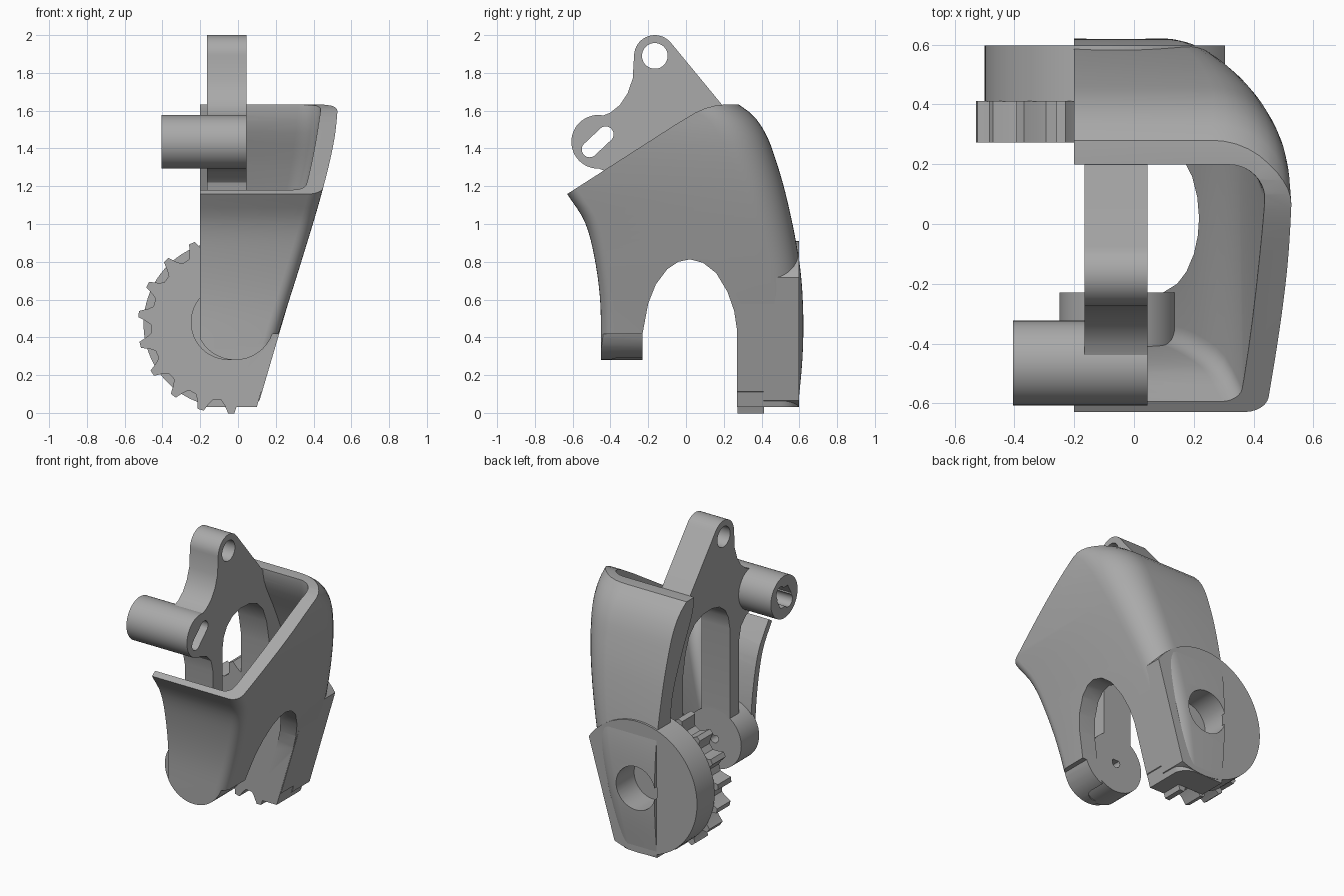
import bpy, bmesh
from math import sin, cos, pi, radians

if "Cube" in bpy.data.objects:
    bpy.data.objects.remove(bpy.data.objects["Cube"], do_unlink=True)

grey = bpy.data.materials.new("plain_grey")
grey.use_nodes = True
grey.diffuse_color = (0.4, 0.4, 0.4, 1)
grey.node_tree.nodes["Principled BSDF"].inputs["Base Color"].default_value = (0.4, 0.4, 0.4, 1)


def finish(name, bm):
    bmesh.ops.recalc_face_normals(bm, faces=bm.faces)
    mesh = bpy.data.meshes.new(name)
    bm.to_mesh(mesh)
    bm.free()
    mesh.materials.append(grey)
    ob = bpy.data.objects.new(name, mesh)
    bpy.context.collection.objects.link(ob)
    return ob


def loft(name, rings):
    bm = bmesh.new()
    loops = [[bm.verts.new(p) for p in ring] for ring in rings]
    n = len(loops[0])
    for a, b in zip(loops, loops[1:]):
        for i in range(n):
            j = (i + 1) % n
            bm.faces.new((a[i], a[j], b[j], b[i]))
    bm.faces.new(loops[0])
    bm.faces.new(loops[-1])
    return finish(name, bm)


def prism(name, pts, axis, lo, hi):
    """Extrude a (y, z) profile along x, or an (x, z) profile along y."""
    put = (lambda u, v, t: (t, u, v)) if axis == "x" else (lambda u, v, t: (u, t, v))
    return loft(name, [[put(u, v, t) for u, v in pts] for t in (lo, hi)])


def arc(cu, cv, r, a0, a1, n):
    return [(cu + r * cos(radians(a0 + (a1 - a0) * i / n)),
             cv + r * sin(radians(a0 + (a1 - a0) * i / n))) for i in range(n + 1)]


def disc(name, cu, cv, r, axis, lo, hi, n=48):
    return prism(name, arc(cu, cv, r, 0, 360 - 360 / n, n - 1), axis, lo, hi)


def combine(ob, others, operation="DIFFERENCE"):
    for other in others:
        other.hide_render = True
        mod = ob.modifiers.new("cut", "BOOLEAN")
        mod.operation, mod.object, mod.solver = operation, other, "EXACT"
    graph = bpy.context.evaluated_depsgraph_get()
    mesh = bpy.data.meshes.new_from_object(ob.evaluated_get(graph))
    ob.modifiers.clear()
    ob.data = mesh
    for other in others:
        bpy.data.objects.remove(other, do_unlink=True)
    return ob


def curve(keys, t):
    """Smooth value through (t, value) keys."""
    if t <= keys[0][0]:
        return keys[0][1]
    if t >= keys[-1][0]:
        return keys[-1][1]
    i = max(k for k in range(len(keys) - 1) if keys[k][0] <= t)

    def slope(k):
        a, b = keys[max(k - 1, 0)], keys[min(k + 1, len(keys) - 1)]
        return (b[1] - a[1]) / (b[0] - a[0])
    (t0, v0), (t1, v1) = keys[i], keys[i + 1]
    h = t1 - t0
    s = (t - t0) / h
    return ((2 * s**3 - 3 * s**2 + 1) * v0 + (s**3 - 2 * s**2 + s) * h * slope(i)
            + (3 * s**2 - 2 * s**3) * v1 + (s**3 - s**2) * h * slope(i + 1))


def housing(name, left, side, front, back, r_front, r_back, lo, hi, n):
    rings = []
    for k in range(n + 1):
        z = lo + (hi - lo) * k / n
        x, f, b = curve(side, z), curve(front, z), curve(back, z)
        rb = r_back * (0.4 + 0.5 * max(z, 0))
        ring = [(left, f)] + arc(x - r_front, f + r_front, r_front, -90, 0, 6)
        ring += arc(x - rb, b - rb, rb, 0, 90, 10) + [(left, b)]
        rings.append([(u, v, z) for u, v in ring])
    return loft(name, rings)


# Housing: outer body, then its cavity, arch and trimmed edges
side = [(0, 0.09), (0.42, 0.215), (0.8, 0.335), (1.17, 0.445), (1.45, 0.51), (1.7, 0.535)]
front = [(0.3, -0.45), (0.6, -0.455), (0.85, -0.49), (1.02, -0.54), (1.16, -0.63), (1.3, -0.72)]
back = [(0, 0.59), (0.3, 0.617), (0.55, 0.62), (0.8, 0.60), (1.15, 0.53), (1.4, 0.455),
        (1.5, 0.41), (1.58, 0.35), (1.64, 0.27), (1.72, 0.2)]
shell = housing("housing", -0.2, side, front, back, 0.07, 0.22, 0.03, 1.72, 40)

in_side = [(-0.1, -0.06), (0.4, 0.09), (0.85, 0.23), (1.2, 0.36), (1.62, 0.44), (1.8, 0.45)]
in_front = [(t, v + 0.05) for t, v in front]
in_back = [(0, 0.41), (0.5, 0.42), (0.8, 0.45), (1.05, 0.43), (1.3, 0.33), (1.5, 0.23),
           (1.6, 0.2), (1.8, 0.2)]
cavity = housing("cavity", -0.6, in_side, in_front, in_back, 0.06, 0.1, -0.1, 1.8, 30)

arch = prism("arch", [(-0.23, -0.2), (-0.23, 0.42), (-0.2, 0.58), (-0.16, 0.68), (-0.1, 0.76),
                      (-0.04, 0.80), (0.02, 0.813), (0.09, 0.795), (0.16, 0.74), (0.22, 0.64),
                      (0.255, 0.54), (0.27, 0.44), (0.27, -0.2)], "x", -0.7, 0.9)
top_trim = prism("top_trim", [(-0.9, 0.987), (-0.63, 1.158), (-0.05, 1.53), (0, 1.56), (0.05, 1.59),
                              (0.1, 1.612), (0.15, 1.626), (0.2, 1.632), (0.9, 1.632),
                              (0.9, 2.2), (-0.9, 2.2)], "x", -0.7, 0.9)
toe_trim = prism("toe_trim", [(-0.5, 0.5)] + arc(-0.015, 0.49, 0.21, 180, 340, 24)
                 + [(0.7, 0.42), (0.7, -0.2), (-0.5, -0.2)], "y", -0.9, 0.0)
hub = (-0.06, 0.47)
bore = disc("bore", *hub, 0.145, "y", 0.43, 0.9)
combine(shell, [cavity, arch, top_trim, toe_trim, bore])


def slant_trim():
    return prism("slant_trim", [(0.08, -0.05), (0.33, 0.8), (0.4, 1.2), (1, 1.2), (1, -0.05)],
                 "y", -0.9, 0.9)


# Rear round boss with a stepped bore
boss = disc("rear_boss", *hub, 0.44, "y", 0.41, 0.597, 96)
combine(boss, [slant_trim(), disc("bore", *hub, 0.145, "y", 0.43, 0.9),
               disc("small_bore", *hub, 0.06, "y", 0.1, 0.9)])

# Gear with teeth on the open side only
outline = []
for k in range(18):
    mid = 113 + 20 * k
    for da, r in ((-7, 0.4), (-4.5, 0.425), (-2, 0.47), (2, 0.47), (4.5, 0.425), (7, 0.4)):
        a = radians(mid + da)
        r = r if k < 9 else 0.4
        outline.append((hub[0] + r * cos(a), hub[1] - 0.004 + r * sin(a)))
gear = prism("gear", outline, "y", 0.272, 0.412)
combine(gear, [slant_trim(), disc("small_bore", *hub, 0.06, "y", 0.1, 0.9)])

# Front pivot disc
pivot = disc("front_pivot", -0.05, 0.48, 0.2, "y", -0.42, -0.23)
combine(pivot, [disc("pin_hole", -0.05, 0.48, 0.03, "y", -0.33, 0)])

# Bracket: lug, arched window and two legs in one plate
lug, tube = (-0.165, 1.89), (-0.465, 1.435)
plate = arc(*lug, 0.11, 38, 180, 16)
plate += [(-0.282, 1.77), (-0.31, 1.69), (-0.35, 1.63), (-0.4, 1.59), (-0.46, 1.565)]
plate += arc(*tube, 0.14, 130, 270, 12)
plate += [(-0.40, 1.27), (-0.35, 1.22), (-0.33, 1.14), (-0.33, 0.5), (-0.23, 0.5)]
plate += [(-0.23, 1.25), (-0.215, 1.33), (-0.18, 1.39), (-0.12, 1.435), (-0.04, 1.455),
          (0.06, 1.45), (0.14, 1.42), (0.2, 1.36), (0.24, 1.26), (0.27, 1.1), (0.27, 0.5)]
plate += [(0.42, 0.5), (0.45, 0.8), (0.43, 1.1), (0.36, 1.35), (0.26, 1.54), (0.19, 1.632)]
bracket = prism("bracket", plate, "x", -0.165, 0.045)
combine(bracket, [disc("tube", *tube, 0.142, "x", -0.405, 0.045)], "UNION")

slot = prism("slot", arc(-0.425, 1.475, 0.042, -40, 140, 10) + arc(-0.51, 1.395, 0.042, 140, 320, 10),
             "x", -0.9, 0.9)
combine(bracket, [disc("lug_hole", *lug, 0.068, "x", -0.9, 0.9), slot,
                  disc("nut_pocket", *tube, 0.075, "x", -0.9, -0.2, 6)])

# Smooth curved surfaces, keep hard edges
bpy.ops.object.select_all(action="DESELECT")
for ob in (shell, boss, gear, pivot, bracket):
    ob.select_set(True)
bpy.context.view_layer.objects.active = shell
bpy.ops.object.shade_smooth_by_angle(angle=radians(30))
